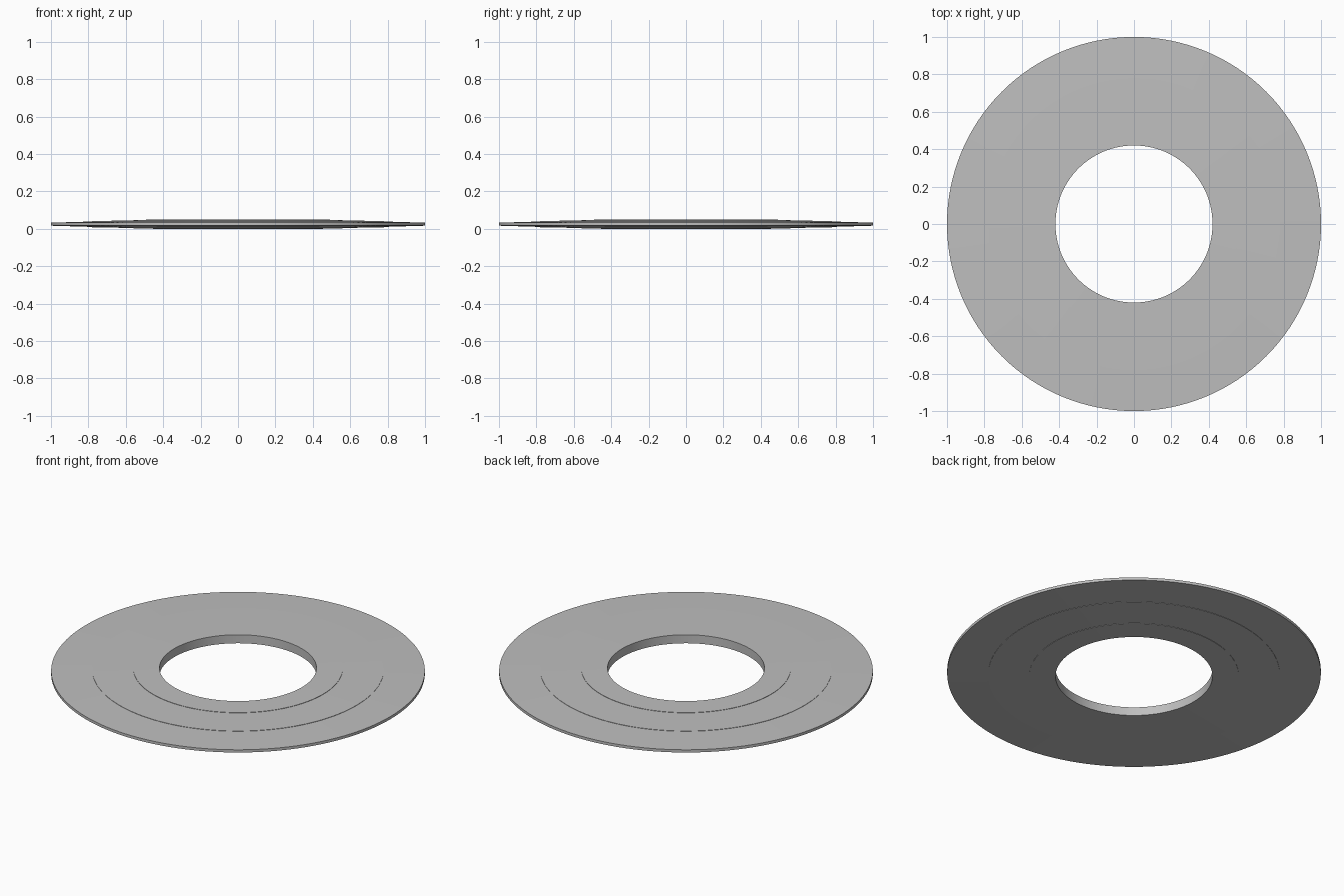
import bpy
import math

cube = bpy.data.objects.get("Cube")
if cube:
    bpy.data.objects.remove(cube, do_unlink=True)

SEGMENTS = 128
MID = 0.025  # height of the symmetry plane

# One plain colour for the whole part
grey = bpy.data.materials.new("plain_grey")
grey.use_nodes = True
colour = (0.52, 0.52, 0.52, 1)
grey.diffuse_color = colour
grey.node_tree.nodes["Principled BSDF"].inputs["Base Color"].default_value = colour

# Half cross-section (radius, half thickness): three gently tapering tiers
upper = [(0.42, 0.025), (0.56, 0.0225), (0.56, 0.0205),
         (0.78, 0.0165), (0.78, 0.0145), (1.0, 0.008)]
profile = [(r, MID + h) for r, h in upper]
profile += [(r, MID - h) for r, h in reversed(upper)]


def lathe(name, section):
    """Spin a closed cross-section around the z axis."""
    n = len(section)
    verts, faces = [], []
    for s in range(SEGMENTS):
        a = math.tau * s / SEGMENTS
        verts += [(r * math.cos(a), r * math.sin(a), z) for r, z in section]
        t = (s + 1) % SEGMENTS
        for i in range(n):
            j = (i + 1) % n
            faces.append((s * n + i, s * n + j, t * n + j, t * n + i))
    mesh = bpy.data.meshes.new(name)
    mesh.from_pydata(verts, [], faces)
    mesh.materials.append(grey)
    obj = bpy.data.objects.new(name, mesh)
    bpy.context.collection.objects.link(obj)
    return obj


# Stepped ring with an open centre
ring = lathe("stepped_ring", profile)
bpy.ops.object.select_all(action="DESELECT")
ring.select_set(True)
bpy.context.view_layer.objects.active = ring

# Make every face point outwards, then smooth around the curve only
bpy.ops.object.mode_set(mode="EDIT")
bpy.ops.mesh.select_all(action="SELECT")
bpy.ops.mesh.normals_make_consistent(inside=False)
bpy.ops.object.mode_set(mode="OBJECT")
bpy.ops.object.shade_smooth_by_angle(angle=math.radians(30))
